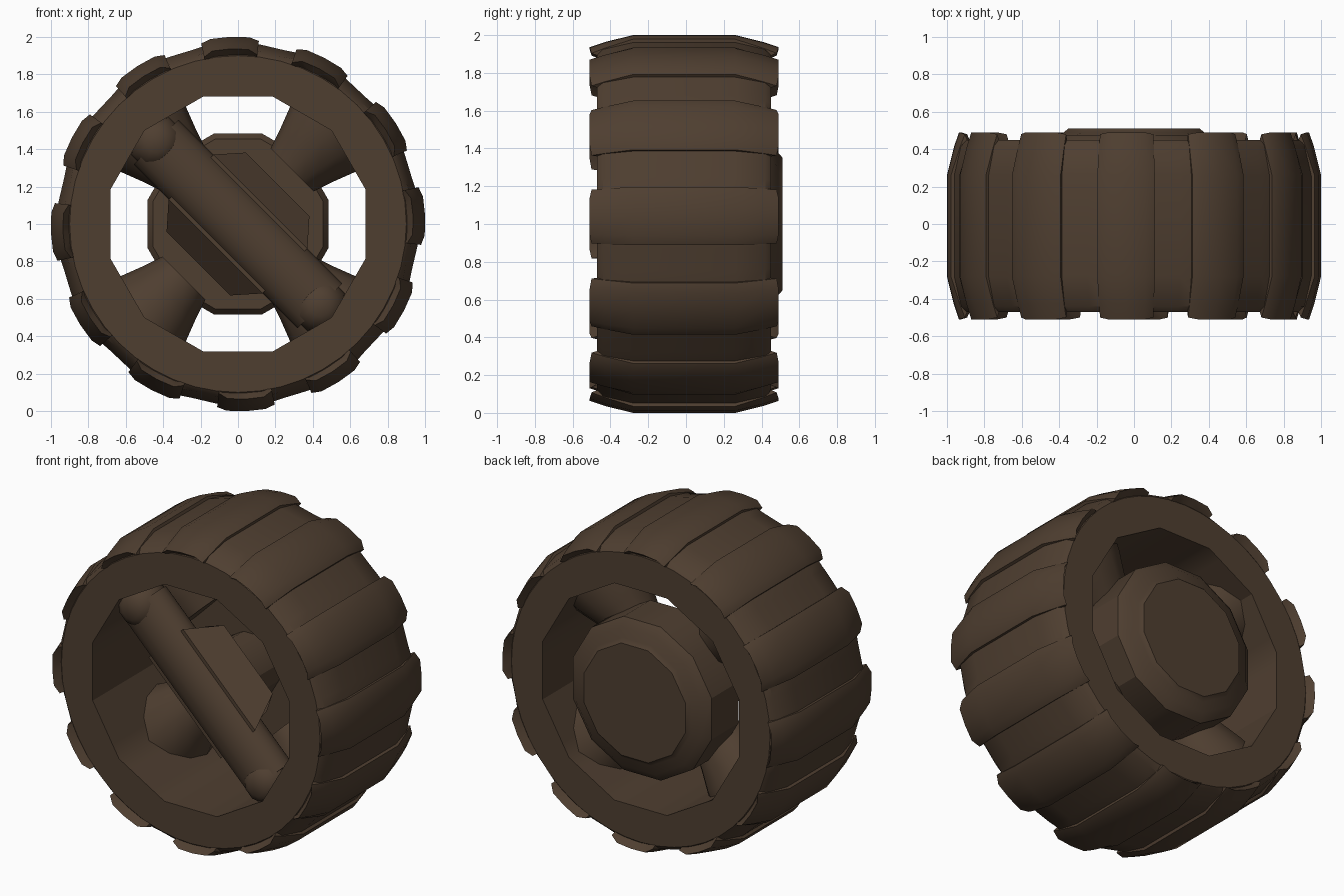
import bpy, bmesh, math
from mathutils import Vector

if "Cube" in bpy.data.objects:
    bpy.data.objects.remove(bpy.data.objects["Cube"])

brown = bpy.data.materials.new("dark_brown")
brown.diffuse_color = (0.078, 0.049, 0.030, 1)
brown.use_nodes = True
brown.node_tree.nodes["Principled BSDF"].inputs["Base Color"].default_value = brown.diffuse_color
CY = -0.01           # middle of the tyre in y
LUG0 = 2.5           # angle of the first lug, degrees


def loft(name, rings, cyclic=False, smooth=30):
    """Skin a list of equal closed rings, capped unless cyclic."""
    bm = bmesh.new()
    vs = [[bm.verts.new(p) for p in ring] for ring in rings]
    n = len(vs[0])
    for i in range(len(vs) if cyclic else len(vs) - 1):
        a, b = vs[i], vs[(i + 1) % len(vs)]
        for j in range(n):
            k = (j + 1) % n
            bm.faces.new((a[j], a[k], b[k], b[j]))
    if not cyclic:
        bm.faces.new(vs[0])
        bm.faces.new(vs[-1])
    bmesh.ops.recalc_face_normals(bm, faces=bm.faces)
    me = bpy.data.meshes.new(name)
    bm.to_mesh(me)
    bm.free()
    ob = bpy.data.objects.new(name, me)
    bpy.context.collection.objects.link(ob)
    me.materials.append(brown)
    bpy.ops.object.select_all(action='DESELECT')
    ob.select_set(True)
    bpy.context.view_layer.objects.active = ob
    bpy.ops.object.shade_smooth_by_angle(angle=math.radians(smooth))
    return ob


def polar(deg, r, y):
    a = math.radians(deg)
    return Vector((r * math.cos(a), y, 1 + r * math.sin(a)))


def local(deg, along, side, y):
    """Point in a frame turned about the axle: along the spoke, across it, depth."""
    a = math.radians(deg)
    return Vector((along * math.cos(a) - side * math.sin(a), y,
                   1 + along * math.sin(a) + side * math.cos(a)))


# tyre: 12-sided opening, gently rippled tread
rings = []
for i in range(48):
    d = i * 7.5
    off = (d + 15) % 30 - 15
    r_in = 0.683 / math.cos(math.radians(off))
    wave = 0.012 * math.cos(math.radians(12 * (d - LUG0)))
    prof = [(-0.46, r_in), (-0.46, 0.90), (-0.43, 0.935 + wave), (-0.27, 0.972 + wave),
            (0.27, 0.972 + wave), (0.43, 0.935 + wave), (0.46, 0.90), (0.46, r_in)]
    rings.append([polar(d, r, CY + y) for y, r in prof])
loft("tyre", rings, cyclic=True)

# tread lugs across the full width, with hooked ends
for i in range(12):
    d = LUG0 + 30 * i
    rings = []
    for da, drop, yw in ((-9, 0.025, 0.49), (-6, 0.0, 0.50), (0, -0.002, 0.50),
                         (6, 0.0, 0.50), (9, 0.025, 0.49)):
        half = [(0.27, 1.0 - drop * 0.6), (0.42, 0.962 - drop), (yw, 0.935 - drop),
                (0.43, 0.885)]
        prof = half + [(-y, r) for y, r in reversed(half)]
        rings.append([polar(d + da, r, CY + y) for y, r in prof])
    loft("tread_lug", rings, smooth=35)

# hub: 12-sided cap at the back with a raised flat disc
hub = [(0.13, 0.47), (0.17, 0.50), (0.435, 0.50), (0.475, 0.45), (0.488, 0.39), (0.51, 0.365)]
loft("hub", [[polar(15 + 30 * k, r, y) for k in range(12)] for y, r in hub])

# four round spokes flaring towards the rim
for d in (45, 135, 225, 315):
    loft("spoke", [[local(d, a, w * math.cos(t * math.pi / 6), 0.09 + w * math.sin(t * math.pi / 6))
                    for t in range(12)]
                   for a, w in ((0.41, 0.163), (0.52, 0.20), (0.64, 0.246), (0.74, 0.27))])

# front cross bar on the falling diagonal
loft("cross_bar", [[local(-45, a, 0.17 * math.cos(t * math.pi / 8),
                          -0.30 + 0.13 * math.sin(t * math.pi / 8))
                    for t in range(16)] for a in (-0.62, 0, 0.62)])

# ball ends of the cross bar
for s in (-1, 1):
    rings = []
    for k in range(1, 8):
        a = math.pi * k / 8
        rings.append([local(-45, s * 0.62 + 0.15 * math.sin(a) * math.cos(t * math.pi / 5),
                            0.15 * math.sin(a) * math.sin(t * math.pi / 5),
                            -0.31 - 0.15 * math.cos(a)) for t in range(10)])
    loft("bar_ball", rings, smooth=50)

# collar around the bar with sloped wings and slanted ends
sec = [(0.17, -0.36, 0.355), (0.30, -0.20, 0.24), (0.19, -0.21, 0.30)]
sec += [(-n, y, h) for n, y, h in reversed(sec)]
loft("bar_collar", [[local(-45, s * h, n, y) for n, y, h in sec] for s in (-1, 1)], smooth=10)

# core joining the collar to the hub
loft("core", [[polar(15 + 30 * k, 0.20, y) for k in range(12)] for y in (-0.25, 0.2)])
